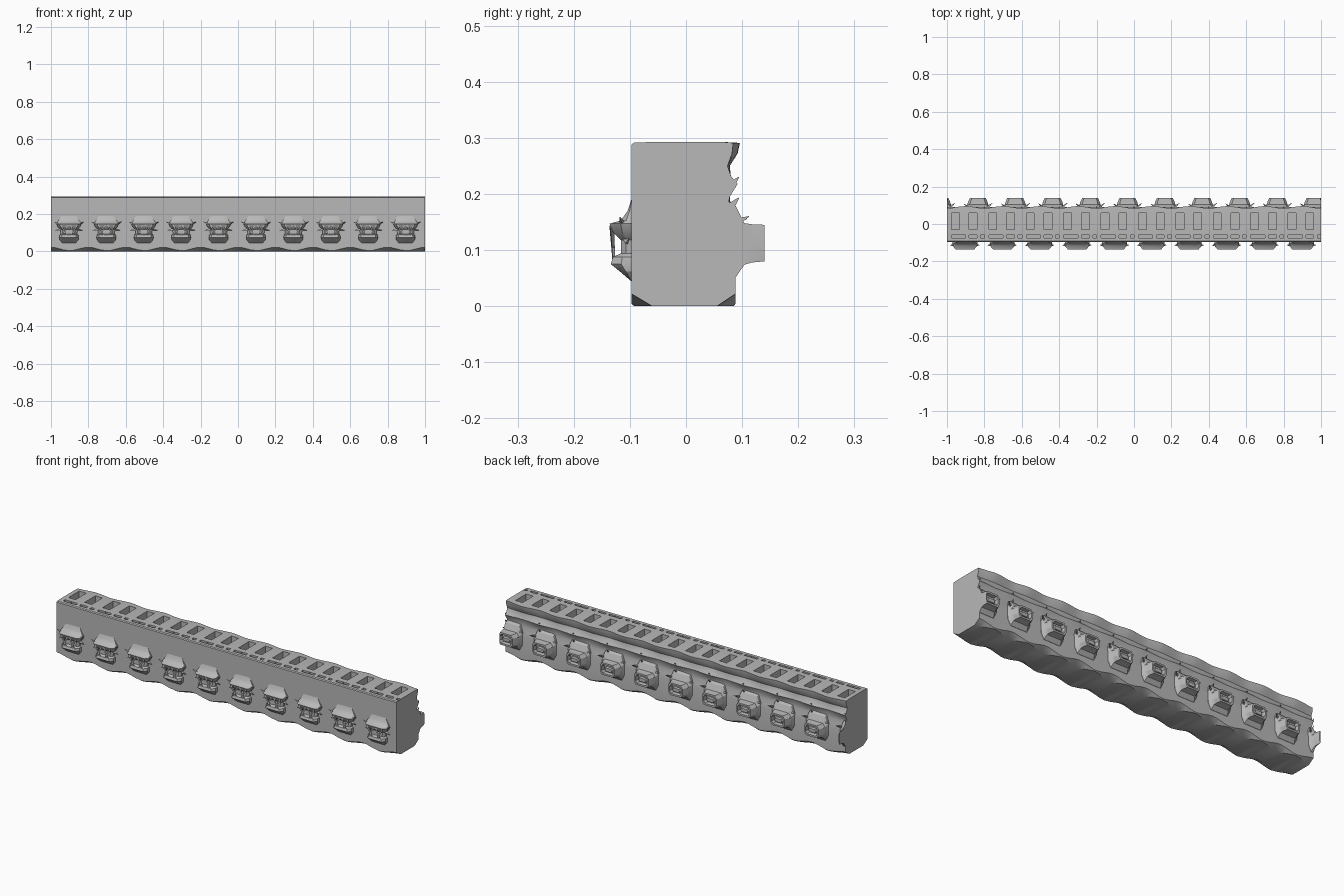
import bpy, bmesh, math
from mathutils import Vector

cube = bpy.data.objects.get("Cube")
if cube:
    bpy.data.objects.remove(cube, do_unlink=True)

grey = bpy.data.materials.new("stone grey")
grey.use_nodes = True
COLOUR = (0.48, 0.48, 0.48, 1)
grey.diffuse_color = COLOUR
grey.node_tree.nodes["Principled BSDF"].inputs["Base Color"].default_value = COLOUR

PITCH, UNITS = 0.2, 10


def finish(bm, name, angle=30):
    """Keep everything inside the bar's length, then make an object."""
    for v in bm.verts:
        v.co.x = max(-1, min(1, v.co.x))
    bmesh.ops.remove_doubles(bm, verts=bm.verts, dist=1e-5)
    bmesh.ops.recalc_face_normals(bm, faces=bm.faces)
    mesh = bpy.data.meshes.new(name)
    bm.to_mesh(mesh)
    bm.free()
    ob = bpy.data.objects.new(name, mesh)
    bpy.context.collection.objects.link(ob)
    mesh.materials.append(grey)
    bpy.ops.object.select_all(action='DESELECT')
    ob.select_set(True)
    bpy.context.view_layer.objects.active = ob
    bpy.ops.object.shade_smooth_by_angle(angle=math.radians(angle))


def loft(bm, rings):
    """Skin closed rings of points and cap both ends."""
    loops = [[bm.verts.new(p) for p in ring] for ring in rings]
    for a, b in zip(loops, loops[1:]):
        for i in range(len(a)):
            j = (i + 1) % len(a)
            bm.faces.new((a[i], a[j], b[j], b[i]))
    caps = [bm.faces.new(loops[0]), bm.faces.new(loops[-1])]
    return caps


def strut(bm, a, b, r0, r1):
    """Thin three-sided spike from a to b."""
    a, b = Vector(a), Vector(b)
    d = (b - a).normalized()
    u = d.orthogonal().normalized()
    w = d.cross(u)
    ang = [math.tau * i / 3 for i in range(3)]
    loft(bm, [[p + (u * math.cos(t) + w * math.sin(t)) * r for t in ang]
              for p, r in ((a, r0), (b, r1))])


# Main bar: a cross-section whose lower chamfers and rear ledges ripple along x
def section(x):
    k = 0.5 + 0.5 * math.cos(math.tau * x / PITCH)
    m = 1 - k
    yz = [(-0.092 + 0.032 * k, 0), (-0.097, 0.004 + 0.018 * k), (-0.097, 0.288),
          (-0.092, 0.292), (-0.075, 0.292), (-0.06, 0.293), (-0.03, 0.293), (0.06, 0.293),
          (0.084 + 0.012 * m, 0.291), (0.082 + 0.010 * m, 0.272),
          (0.074 + 0.004 * m, 0.25), (0.080, 0.232), (0.086 + 0.006 * k, 0.218),
          (0.078, 0.195), (0.074 + 0.006 * m, 0.175), (0.084, 0.150),
          (0.088, 0.130), (0.088, 0.004 + 0.018 * k), (0.085 - 0.030 * k, 0)]
    return [(x, y, z) for y, z in yz]


offsets = [0, 0.024, 0.066, 0.1, 0.119, 0.161, 0.18]
xs = [-1 + PITCH * i + o for i in range(UNITS) for o in offsets] + [1]
bm = bmesh.new()
loft(bm, [section(x) for x in xs])
bmesh.ops.recalc_face_normals(bm, faces=bm.faces)


def sink(y_mid, spans, depth):
    """Sink the top faces near y_mid whose centres lie in the given spans."""
    picked = []
    for f in bm.faces:
        c = f.calc_center_median()
        o = (c.x + 1) % PITCH
        if c.z > 0.2915 and abs(c.y - y_mid) < 0.004 and any(a < o < b for a, b in spans):
            picked.append(f)
    new = bmesh.ops.extrude_discrete_faces(bm, faces=picked)["faces"]
    for f in new:
        for v in f.verts:
            v.co.z -= depth


sink(0.015, [(0.024, 0.066), (0.119, 0.161)], 0.035)                 # paired top pits
sink(-0.0675, [(0.024, 0.1), (0.119, 0.161), (0.18, 0.2)], 0.012)    # broken front groove
finish(bm, "main_bar", 35)

# Front pods: flared hood over a pinched waist and a bowl
FRONT = [(0.045, 0.036, -0.098), (0.062, 0.050, -0.118), (0.075, 0.052, -0.134),
         (0.088, 0.050, -0.130), (0.094, 0.044, -0.116), (0.118, 0.046, -0.116),
         (0.132, 0.060, -0.130), (0.147, 0.066, -0.136), (0.153, 0.064, -0.116),
         (0.170, 0.052, -0.104), (0.192, 0.040, -0.096)]
bm = bmesh.new()
for i in range(UNITS):
    cx = -0.904 + PITCH * i
    loft(bm, [[(cx - w, -0.09, z), (cx - w, (y - 0.097) / 2, z), (cx - 0.75 * w, y, z),
               (cx + 0.75 * w, y, z), (cx + w, (y - 0.097) / 2, z), (cx + w, -0.09, z)]
              for z, w, y in FRONT])
finish(bm, "front_pods")

# Ribs crossing the pinched waist and spikes on the flared corners
bm = bmesh.new()
for i in range(UNITS):
    cx = -0.904 + PITCH * i
    for s in (-1, 1):
        strut(bm, (cx + s * 0.045, -0.133, 0.142), (cx + s * 0.010, -0.129, 0.080), 0.005, 0.003)
        strut(bm, (cx + s * 0.006, -0.133, 0.142), (cx + s * 0.036, -0.129, 0.080), 0.005, 0.003)
        strut(bm, (cx + s * 0.045, -0.110, 0.140), (cx + s * 0.080, -0.118, 0.158), 0.009, 0.001)
        strut(bm, (cx + s * 0.040, -0.105, 0.118), (cx + s * 0.074, -0.108, 0.112), 0.008, 0.001)
finish(bm, "front_ribs")


# Back pods: sloped fairing, square nose, recessed opening with a lens
def ring(cx, y, w, z0, z1, c=0.25):
    h = (z1 - z0) * c
    e = w * 0.75
    return [(cx - w, y, z0 + h), (cx - e, y, z0), (cx + e, y, z0), (cx + w, y, z0 + h),
            (cx + w, y, z1 - h), (cx + e, y, z1), (cx - e, y, z1), (cx - w, y, z1 - h)]


pods, lenses, spikes = bmesh.new(), bmesh.new(), bmesh.new()
for i in range(-1, UNITS):
    cx = -0.835 + PITCH * i
    loft(pods, [ring(cx, 0.07, 0.065, 0.045, 0.19), ring(cx, 0.089, 0.065, 0.052, 0.178),
                ring(cx, 0.104, 0.056, 0.074, 0.148), ring(cx, 0.118, 0.052, 0.078, 0.146),
                ring(cx, 0.140, 0.042, 0.080, 0.145), ring(cx, 0.140, 0.034, 0.089, 0.136),
                ring(cx, 0.122, 0.030, 0.092, 0.133)])
    if i >= 0:
        loft(lenses, [ring(cx, 0.118, 0.026, 0.096, 0.122, 0.4),
                      ring(cx, 0.133, 0.020, 0.100, 0.118, 0.4)])
    # small fins beside each pod and on the ledges
    strut(spikes, (cx + 0.045, 0.085, 0.150), (cx + 0.078, 0.112, 0.160), 0.010, 0.001)
    strut(spikes, (cx - 0.045, 0.085, 0.150), (cx - 0.075, 0.108, 0.156), 0.010, 0.001)
    for z in (0.222, 0.185):
        strut(spikes, (cx + 0.035, 0.076, z - 0.012), (cx + 0.035, 0.094, z + 0.008), 0.010, 0.001)
finish(pods, "back_pods")
finish(lenses, "back_lenses")
finish(spikes, "back_fins")
